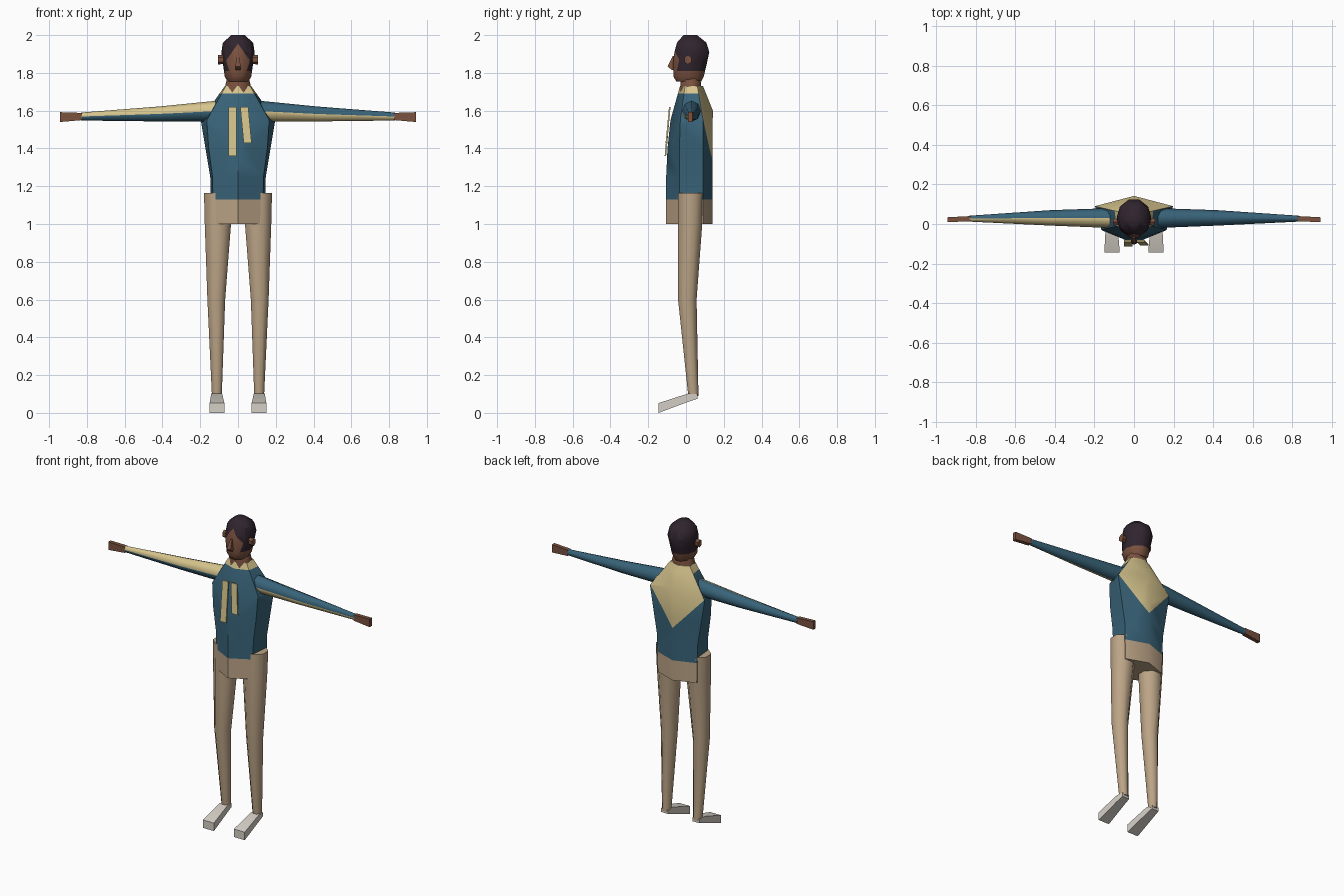
import bpy, bmesh, math
from mathutils import Vector

cube = bpy.data.objects.get("Cube")
if cube:
    bpy.data.objects.remove(cube, do_unlink=True)


def material(name, r, g, b):
    m = bpy.data.materials.new(name)
    m.use_nodes = True
    m.diffuse_color = (r, g, b, 1)
    bsdf = next(n for n in m.node_tree.nodes if n.type == 'BSDF_PRINCIPLED')
    bsdf.inputs["Base Color"].default_value = (r, g, b, 1)
    return m


BLUE = material("jacket blue", 0.04, 0.125, 0.19)
CREAM = material("cream trim", 0.68, 0.56, 0.27)
TAN = material("tan trousers", 0.50, 0.37, 0.24)
SKIN = material("brown skin", 0.20, 0.085, 0.05)
HAIR = material("dark hair", 0.03, 0.018, 0.028)
SHOE = material("pale shoe", 0.66, 0.62, 0.56)
parts = []


def loft(name, rings, mats, rule=None, cuts=()):
    """Skin closed rings, slice along cut planes, colour the faces by a rule."""
    bm = bmesh.new()
    loops = [[bm.verts.new(p) for p in ring] for ring in rings]
    n = len(loops[0])
    for a, b in zip(loops, loops[1:]):
        for i in range(n):
            j = (i + 1) % n
            bm.faces.new((a[i], a[j], b[j], b[i]))
    bm.faces.new(loops[0])
    bm.faces.new(loops[-1])
    for co, no in cuts:
        geom = bm.verts[:] + bm.edges[:] + bm.faces[:]
        bmesh.ops.bisect_plane(bm, geom=geom, plane_co=co, plane_no=no, dist=1e-5)
    bmesh.ops.recalc_face_normals(bm, faces=bm.faces[:])
    if rule:
        for f in bm.faces:
            f.material_index = rule(f.calc_center_median())
    me = bpy.data.meshes.new(name)
    bm.to_mesh(me)
    bm.free()
    for m in mats:
        me.materials.append(m)
    ob = bpy.data.objects.new(name, me)
    bpy.context.collection.objects.link(ob)
    parts.append(ob)
    return ob


def oval(a0, a1, b0, b1, n=8, flat=True):
    """Polygon filling a rectangle; flat sides or corners face the axes."""
    k = 1 / math.cos(math.pi / n) if flat else 1
    out = []
    for i in range(n):
        t = 2 * math.pi * (i + (0.5 if flat else 0)) / n
        out.append(((a0 + a1) / 2 + math.cos(t) * k * (a1 - a0) / 2,
                    (b0 + b1) / 2 + math.sin(t) * k * (b1 - b0) / 2))
    return out


def box(a0, a1, b0, b1):
    return [(a0, b0), (a1, b0), (a1, b1), (a0, b1)]


# Torso: six-sided jacket with collar, back panel and hem band
def torso_ring(z, front, fx, fy, bx, by, back, back_z=None):
    return [(0, front, z), (fx, fy, z), (bx, by, z),
            (0, back, back_z or z), (-bx, by, z), (-fx, fy, z)]


def torso_colour(c):
    if c.z < 1.13:
        return 2
    panel = c.y > 0.07 and c.z > 1.34 + abs(c.x) * 1.1
    return 1 if c.z > 1.69 or panel else 0


loft("jacket", [
    torso_ring(1.0, -0.105, 0.13, -0.035, 0.14, 0.09, 0.14),
    torso_ring(1.25, -0.105, 0.135, -0.035, 0.147, 0.09, 0.14),
    torso_ring(1.40, -0.098, 0.155, -0.035, 0.172, 0.09, 0.14),
    torso_ring(1.55, -0.082, 0.165, -0.03, 0.197, 0.09, 0.142, 1.60),
    torso_ring(1.73, -0.032, 0.065, -0.005, 0.07, 0.06, 0.09)],
    [BLUE, CREAM, TAN], torso_colour,
    [((0, 0, 1.13), (0, 0, 1)), ((0, 0, 1.69), (0, 0, 1)),
     ((0, 0, 1.34), (1.1, 0, -1)), ((0, 0, 1.34), (-1.1, 0, -1))])

# Chest stripes
for name, top, bottom, z0, y0 in (("long_stripe", -0.05, -0.05, 1.36, -0.113),
                                  ("short_stripe", 0.012, 0.03, 1.43, -0.108)):
    loft(name, [[(x, y, z) for x, y in box(x0, x0 + 0.042, ya, ya + 0.008)]
                for x0, ya, z in ((bottom, y0, z0), (top, -0.09, 1.62))], [CREAM])

# Neck
loft("neck", [[(x, y, z) for x, y in oval(-w, w, y0, y1)]
              for z, w, y0, y1 in ((1.69, 0.075, -0.03, 0.08),
                                   (1.74, 0.066, -0.03, 0.08),
                                   (1.80, 0.05, -0.025, 0.07))], [SKIN])


# Head with hair cap
def head_colour(c):
    face = c.y < -0.01 and c.z < 1.955 - 1.4 * abs(c.x) and c.y < 0.2 * (c.z - 2.05)
    return 0 if c.z < 1.81 or face else 1


head_rows = ((1.755, 0.055, -0.055, 0.085), (1.78, 0.07, -0.07, 0.098),
             (1.85, 0.08, -0.074, 0.115), (1.91, 0.088, -0.066, 0.128),
             (1.96, 0.08, -0.052, 0.112), (2.0, 0.035, -0.015, 0.06))
loft("head", [[(x, y, z) for x, y in oval(-w, w, y0, y1, 10, False)]
              for z, w, y0, y1 in head_rows], [SKIN, HAIR], head_colour,
     [((0, 0, 1.81), (0, 0, 1)), ((0, 0, 1.955), (1.4, 0, 1)),
      ((0, 0, 1.955), (-1.4, 0, 1)), ((0, 0, 2.05), (0, 1, -0.2))])

# Nose
loft("nose", [[(x, y, z) for x, y in box(-w, w, y0, -0.06)]
              for z, w, y0 in ((1.815, 0.013, -0.076), (1.835, 0.014, -0.097),
                               (1.89, 0.006, -0.07))], [SKIN])

for side, s in (("left", 1), ("right", -1)):
    # Ears
    loft(side + "_ear", [[(s * x, y, z) for y, z in oval(-r, r + 0.02, 1.87 - h, 1.87 + h, 6)]
                         for x, r, h in ((0.078, 0.005, 0.02), (0.107, 0.008, 0.022))], [SKIN])

    # Sleeves: trim on the upper front of one, the lower front of the other
    def sleeve_colour(c, s=s):
        t = (abs(c.x) - 0.12) / 0.71
        mid_y, mid_z = 0.03, 1.598 - 0.028 * t
        return 1 if c.y < mid_y and (c.z - mid_z) * s < 0 else 0

    loft(side + "_sleeve", [[(s * x, y, z) for y, z in oval(y0, y1, z0, z1, 8, False)]
                            for x, y0, y1, z0, z1 in ((0.12, -0.02, 0.08, 1.543, 1.652),
                                                      (0.42, -0.008, 0.07, 1.543, 1.622),
                                                      (0.83, 0.012, 0.042, 1.548, 1.59))],
         [BLUE, CREAM], sleeve_colour)

    # Hands
    loft(side + "_hand", [[(s * x, y, z) for y, z in box(y0, y1, z0, z1)]
                          for x, y0, y1, z0, z1 in ((0.825, 0.013, 0.04, 1.55, 1.588),
                                                    (0.942, 0.01, 0.034, 1.54, 1.592))], [SKIN])

    # Trouser legs
    loft(side + "_leg", [[(s * x, y, z) for x, y in oval(x0, x1, y0, y1)]
                         for z, x0, x1, y0, y1 in ((1.165, 0.03, 0.18, -0.042, 0.094),
                                                   (1.0, 0.037, 0.176, -0.042, 0.086),
                                                   (0.6, 0.068, 0.162, -0.042, 0.056),
                                                   (0.09, 0.086, 0.138, 0.012, 0.066))], [TAN])

    # Shoes sloping down to the toe
    loft(side + "_shoe", [[(s * x, y + (0.013 if z > zm else 0), z) for x, z in box(x0, x1, z0, z1)]
                          for y, x0, x1, z0, z1, zm in ((0.06, 0.088, 0.138, 0.075, 0.1, 1),
                                                        (0.01, 0.084, 0.142, 0.058, 0.102, 1),
                                                        (-0.145, 0.072, 0.15, 0.0, 0.052, 1))],
         [SHOE])

# Smooth shading with sharp edges kept
bpy.ops.object.select_all(action='DESELECT')
for ob in parts:
    ob.select_set(True)
bpy.context.view_layer.objects.active = parts[0]
bpy.ops.object.shade_smooth_by_angle(angle=math.radians(50))
